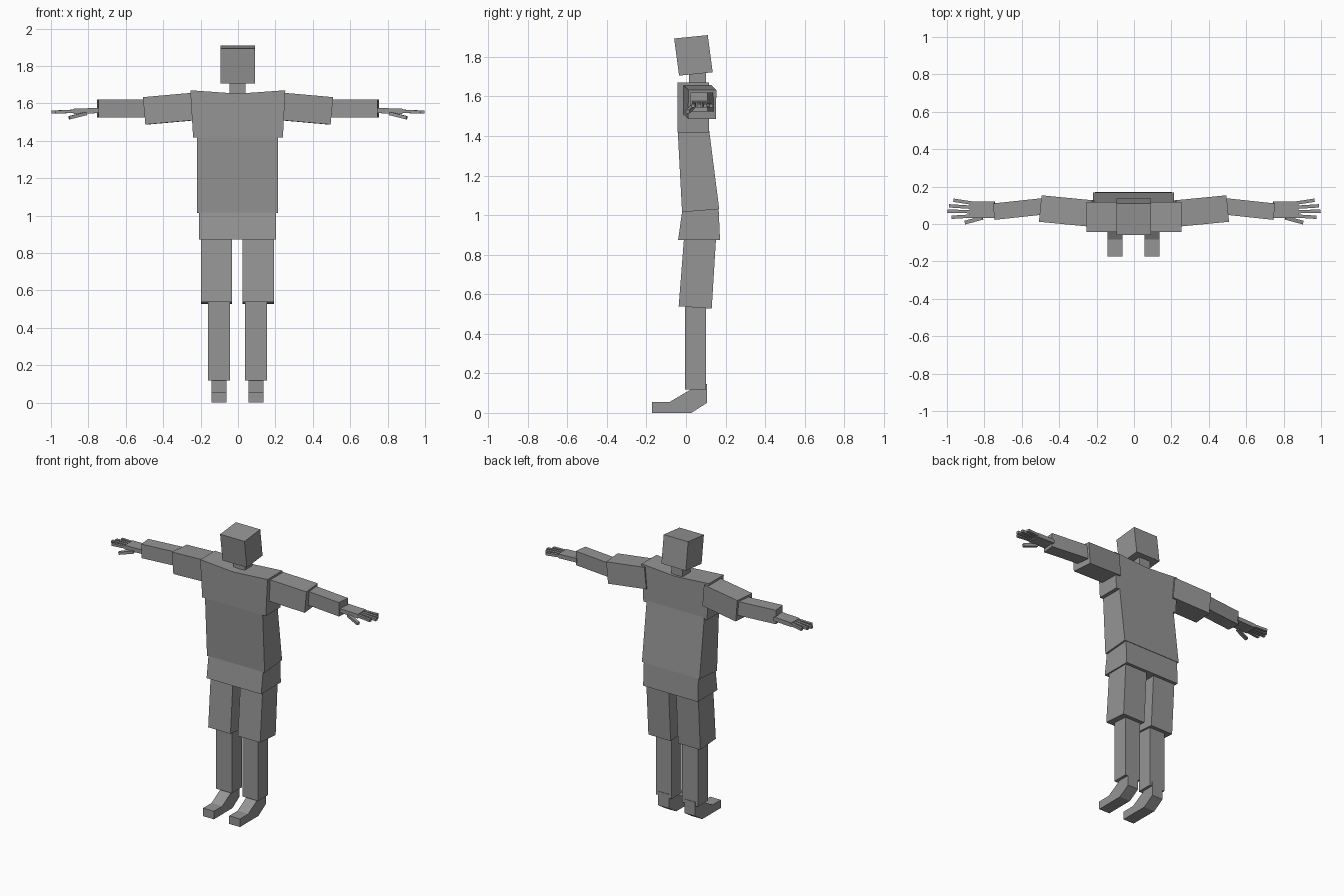
import bpy, bmesh
from mathutils import Vector

if "Cube" in bpy.data.objects:
    bpy.data.objects.remove(bpy.data.objects["Cube"])

grey = bpy.data.materials.new("plain grey")
grey.diffuse_color = (0.30, 0.30, 0.30, 1)
grey.use_nodes = True
grey.node_tree.nodes["Principled BSDF"].inputs["Base Color"].default_value = grey.diffuse_color


def loft(name, a, b):
    """Solid between two matching outlines."""
    bm = bmesh.new()
    va = [bm.verts.new(p) for p in a]
    vb = [bm.verts.new(p) for p in b]
    n = len(va)
    bm.faces.new(va)
    bm.faces.new(vb[::-1])
    for i in range(n):
        j = (i + 1) % n
        bm.faces.new((va[i], vb[i], vb[j], va[j]))
    bmesh.ops.recalc_face_normals(bm, faces=bm.faces)
    me = bpy.data.meshes.new(name)
    bm.to_mesh(me)
    bm.free()
    me.materials.append(grey)
    ob = bpy.data.objects.new(name, me)
    bpy.context.collection.objects.link(ob)


def side_prism(name, profile, x0, x1):
    """Side outline (y, z) stretched across x."""
    loft(name, [(x0, y, z) for y, z in profile], [(x1, y, z) for y, z in profile])


def beam(name, s, p0, p1, w, h):
    """Box along a line, w deep and h tall; s = -1 mirrors it in x."""
    p0, p1 = Vector(p0), Vector(p1)
    d = (p1 - p0).normalized()
    side = Vector((0, 0, 1)).cross(d).normalized()
    up = d.cross(side)
    corners = [side * (w / 2 * i) + up * (h / 2 * j)
               for i, j in ((-1, -1), (1, -1), (1, 1), (-1, 1))]
    ends = [[((p + c).x * s, (p + c).y, (p + c).z) for c in corners] for p in (p0, p1)]
    loft(name, *ends)


# Head and neck
side_prism("head", [(-.06, 1.893), (.11, 1.91), (.135, 1.722), (-.035, 1.705)], -.093, .091)
side_prism("neck", [(.015, 1.64), (.10, 1.64), (.10, 1.74), (.015, 1.74)], -.045, .041)

# Chest with raised shoulders
chest = [(-.255, 1.67), (0, 1.652), (.253, 1.67), (.24, 1.417), (-.24, 1.417)]
loft("chest", [(x, -.043, z) for x, z in chest], [(x, .117, z) for x, z in chest])

# Waist and hips
side_prism("abdomen", [(-.042, 1.43), (.117, 1.43), (.168, 1.03), (-.02, 1.015)], -.22, .215)
side_prism("hips", [(-.02, 1.017), (.165, 1.032), (.172, .873), (-.04, .873)], -.209, .203)

# Legs
mid = -.003
for s, tag in ((-1, "left"), (1, "right")):
    side_prism("thigh_" + tag, [(-.01, .885), (.152, .885), (.13, .527), (-.037, .539)],
               mid + s * .028, mid + s * .196)
    side_prism("shin_" + tag, [(-.005, .56), (.102, .56), (.102, .118), (-.005, .118)],
               mid + s * .04, mid + s * .158)
    side_prism("foot_" + tag, [(-.173, 0), (.027, 0), (.105, .05), (.105, .145),
                               (.06, .145), (.015, .113), (-.083, .055), (-.173, .055)],
               mid + s * .058, mid + s * .139)

# Arms and hands
fingers = {  # root y, tip x, tip y
    "index": (.043, .975, .036),
    "middle": (.066, .998, .068),
    "ring": (.089, .988, .097),
    "little": (.111, .965, .127),
}
for s, tag in ((-1, "left"), (1, "right")):
    beam("upper_arm_" + tag, s, (.225, .056, 1.584), (.495, .082, 1.56), .142, .147)
    beam("forearm_" + tag, s, (.47, .096, 1.572), (.75, .066, 1.572), .088, .095)
    beam("palm_" + tag, s, (.745, .075, 1.562), (.88, .077, 1.557), .088, .028)
    for f, (y, tx, ty) in fingers.items():
        beam(f"{f}_finger_{tag}", s, (.86, y, 1.559), (tx, ty, 1.553), .018, .017)
    beam("thumb_" + tag, s, (.81, .033, 1.546), (.903, .008, 1.523), .02, .018)
